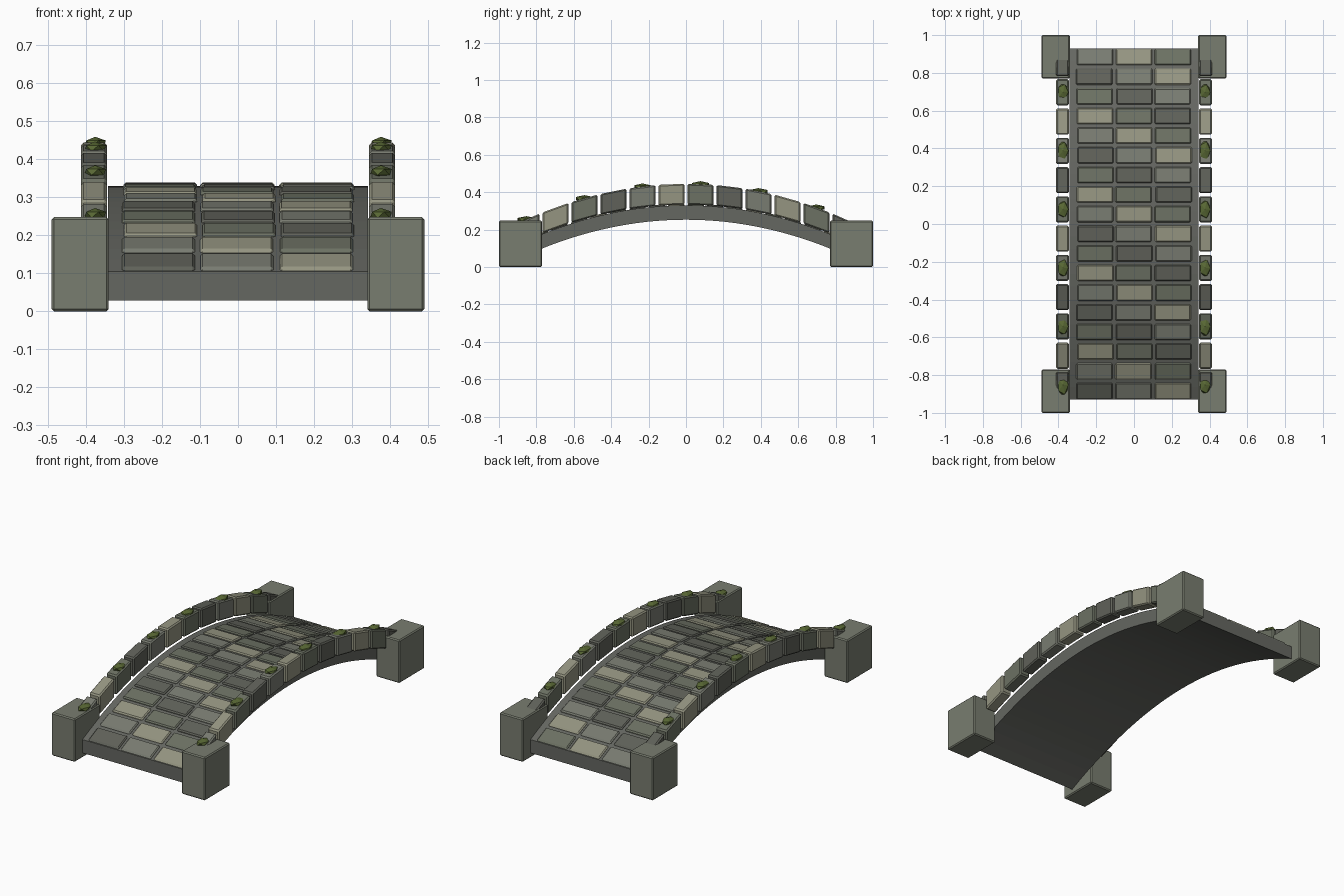
import bpy, bmesh, random
from mathutils import Matrix, Vector

if "Cube" in bpy.data.objects:
    bpy.data.objects.remove(bpy.data.objects["Cube"])

random.seed(4)


def material(name, rgb):
    m = bpy.data.materials.new(name)
    m.diffuse_color = (*rgb, 1)
    m.use_nodes = True
    m.node_tree.nodes["Principled BSDF"].inputs["Base Color"].default_value = m.diffuse_color
    return m


STONES = [material("stone_dark", (.115, .12, .10)), material("stone_mid", (.19, .20, .165)),
          material("stone_light", (.30, .30, .22)), material("stone_green", (.15, .165, .125))]
SLAB = material("slab_stone", (.13, .135, .12))
POST = material("post_stone", (.19, .205, .16))
MOSS = material("moss", (.10, .14, .035))


def arch(y):
    """Height of the deck surface along the bridge."""
    return .33 - .26 * y * y


def add_block(bm, x, y, h, mat=0, steps=1):
    """Block between x, y and h ranges, where h is measured from the arch."""
    rings = []
    for i in range(steps + 1):
        yy = y[0] + (y[1] - y[0]) * i / steps
        rings.append([bm.verts.new((xx, yy, arch(yy) + hh)) for xx, hh in
                      ((x[0], h[0]), (x[1], h[0]), (x[1], h[1]), (x[0], h[1]))])
    faces = [bm.faces.new(rings[0]), bm.faces.new(rings[-1][::-1])]
    for a, b in zip(rings, rings[1:]):
        for k in range(4):
            n = (k + 1) % 4
            faces.append(bm.faces.new((a[k], b[k], b[n], a[n])))
    for f in faces:
        f.material_index = mat


def finish(bm, name, mats, bevel=0):
    bmesh.ops.recalc_face_normals(bm, faces=bm.faces)
    me = bpy.data.meshes.new(name)
    bm.to_mesh(me)
    bm.free()
    for m in mats:
        me.materials.append(m)
    ob = bpy.data.objects.new(name, me)
    bpy.context.collection.objects.link(ob)
    if bevel:
        mod = ob.modifiers.new("bevel", 'BEVEL')
        mod.width = bevel
        mod.segments = 1
    return ob


# Arched slab
bm = bmesh.new()
add_block(bm, (-.342, .342), (-.93, .93), (-.077, 0), steps=28)
finish(bm, "arch_slab", [SLAB])

# Paving: 18 rows of 3 tiles, colours running diagonally
bm = bmesh.new()
for r in range(18):
    yc = -.884 + r * .104
    for c in range(3):
        xc = (c - 1) * .207 + random.uniform(-.004, .004)
        add_block(bm, (xc - .096, xc + .096), (yc - .043, yc + .043), (-.012, .009), (r + c) % 4)
finish(bm, "deck_tiles", STONES, .006)

for side, s in (("left", -1), ("right", 1)):
    # Parapet stones
    bm = bmesh.new()
    for i in range(12):
        yc = (i - 5.5) * .155
        add_block(bm, (s * .379 - .034, s * .379 + .034), (yc - .069, yc + .069),
                  (.004, .115), (i + 1) % 4)
    finish(bm, f"parapet_{side}", STONES, .007)

    # Moss clumps on every second stone
    bm = bmesh.new()
    for i in range(0, 12, 2):
        yc = (i - 5.5) * .155
        size = Matrix.Diagonal((.032, .046 + random.uniform(0, .012), .018, 1))
        spot = Matrix.Translation(Vector((s * .376, yc, arch(yc) + .113)))
        bmesh.ops.create_icosphere(bm, subdivisions=1, radius=1, matrix=spot @ size)
    finish(bm, f"moss_{side}", [MOSS])

    # End posts
    for end, e in (("front", -1), ("back", 1)):
        bm = bmesh.new()
        bmesh.ops.create_cube(bm, size=1, matrix=Matrix.Translation((s * .415, e * .885, .124))
                              @ Matrix.Diagonal((.15, .23, .248, 1)))
        finish(bm, f"post_{end}_{side}", [POST], .006)
